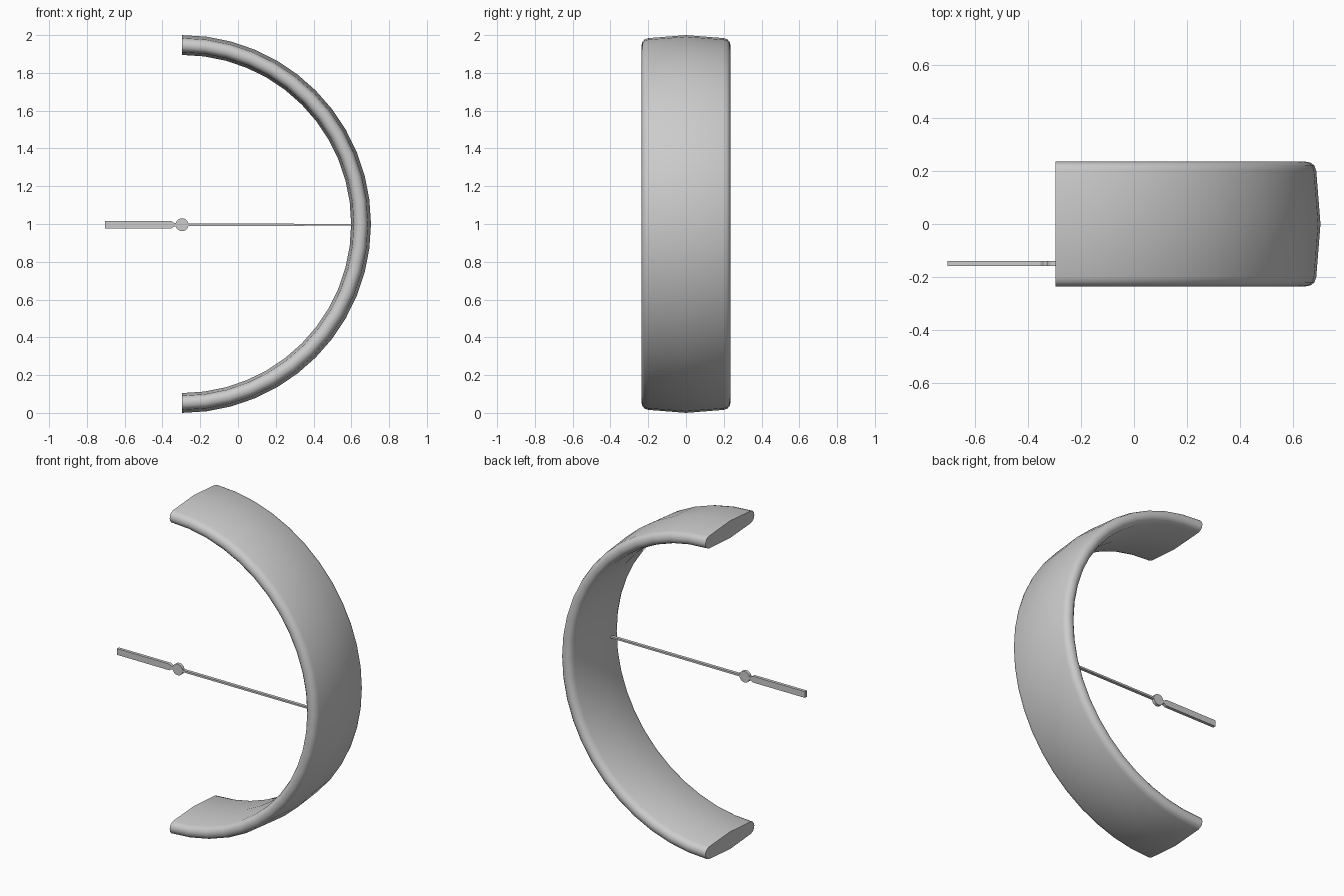
import bpy, bmesh, math

if "Cube" in bpy.data.objects:
    bpy.data.objects.remove(bpy.data.objects["Cube"])

CX, CZ, STEPS = -0.296, 1.0, 24


def make_object(name, bm, angle):
    bmesh.ops.recalc_face_normals(bm, faces=bm.faces[:])
    mesh = bpy.data.meshes.new(name)
    bm.to_mesh(mesh)
    bm.free()
    obj = bpy.data.objects.new(name, mesh)
    bpy.context.collection.objects.link(obj)
    bpy.ops.object.select_all(action='DESELECT')
    obj.select_set(True)
    bpy.context.view_layer.objects.active = obj
    bpy.ops.object.shade_smooth_by_angle(angle=math.radians(angle))
    return obj


def prism(name, outline, y0, y1):
    """Extrude an (x, z) outline from y0 to y1."""
    bm = bmesh.new()
    face = bm.faces.new([bm.verts.new((x, y0, z)) for x, z in outline])
    geom = bmesh.ops.extrude_face_region(bm, geom=[face])["geom"]
    moved = [v for v in geom if isinstance(v, bmesh.types.BMVert)]
    bmesh.ops.translate(bm, verts=moved, vec=(0, y1 - y0, 0))
    return make_object(name, bm, 30)


# Half-circle band: lens section (y, radius), crowned outside and inside
half = [(0.0, 1.0), (0.2, 0.984), (0.22, 0.977), (0.231, 0.964), (0.235, 0.946),
        (0.231, 0.929), (0.22, 0.917), (0.2, 0.909), (0.0, 0.895)]
section = half + [(-y, r) for y, r in reversed(half[1:-1])]
bm = bmesh.new()
rings = []
for i in range(STEPS + 1):
    a = math.pi / 2 - math.pi * i / STEPS
    rings.append([bm.verts.new((CX + r * math.cos(a), y, CZ + r * math.sin(a)))
                  for y, r in section])
n = len(section)
for a, b in zip(rings, rings[1:]):
    for j in range(n):
        k = (j + 1) % n
        bm.faces.new((a[j], a[k], b[k], b[j]))
bm.faces.new(rings[0])
bm.faces.new(rings[-1])
make_object("half_band", bm, 50)

# Pointer: broad tail, tapered neck, round hub and thin needle
Y0, Y1, PZ = -0.159, -0.14, 0.996
upper = [(-0.704, 0.019), (-0.352, 0.019), (-0.338, 0.01)]
hub = [(CX + 0.034 * math.cos(t), 0.034 * math.sin(t))
       for t in (math.radians(163 - 153 * i / 12) for i in range(13))]
upper += hub + [(0.607, 0.005)]
outline = upper + [(x, -z) for x, z in reversed(upper)]
prism("pointer", [(x, PZ + z) for x, z in outline], Y0, Y1)
